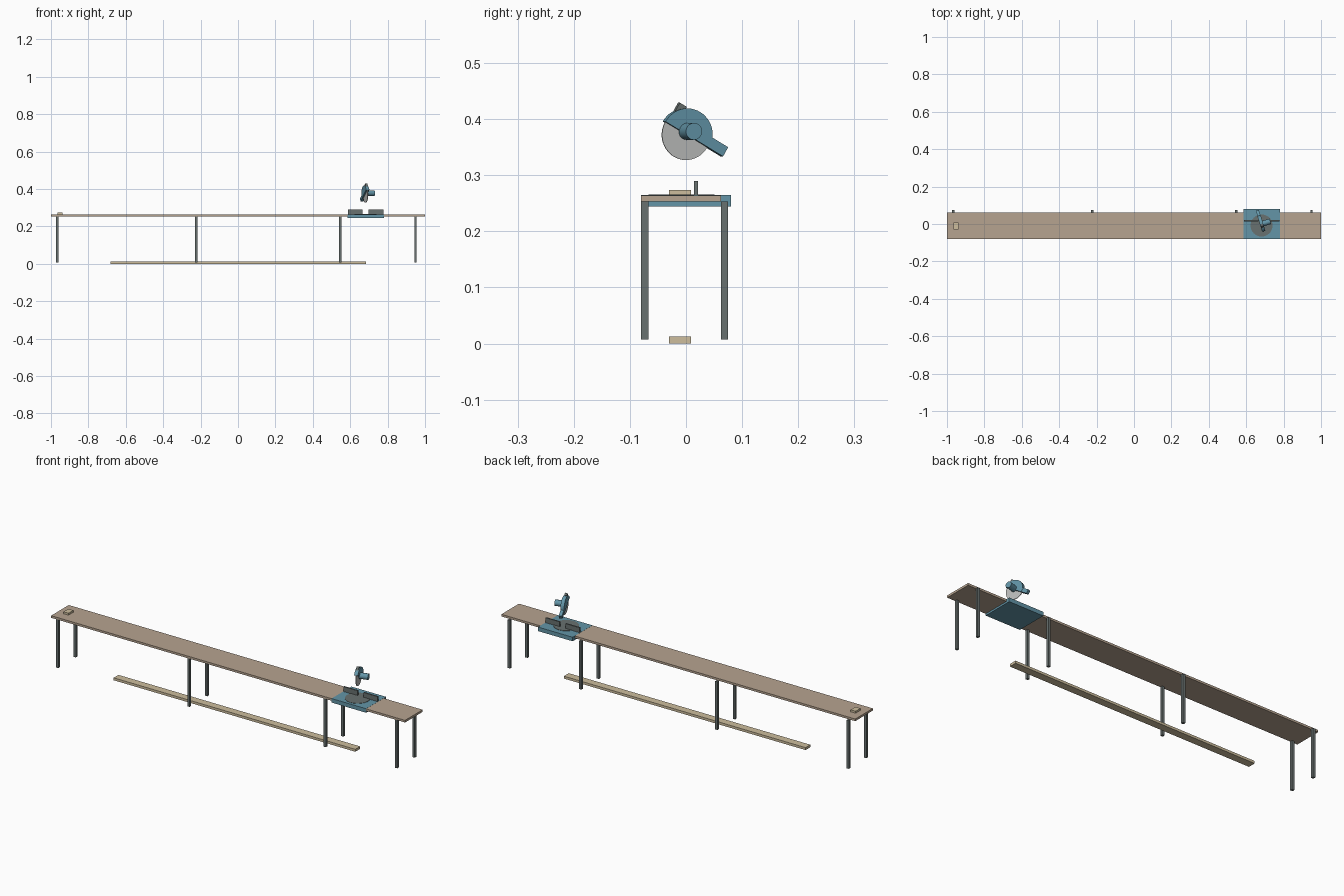
import bpy, bmesh, math
from mathutils import Matrix, Vector

if "Cube" in bpy.data.objects:
    bpy.data.objects.remove(bpy.data.objects["Cube"])


def material(name, rgb):
    m = bpy.data.materials.new(name)
    m.diffuse_color = (*rgb, 1)
    m.use_nodes = True
    m.node_tree.nodes["Principled BSDF"].inputs["Base Color"].default_value = m.diffuse_color
    return m


TAN = material("tan_board", (0.47, 0.37, 0.28))
PINE = material("pale_timber", (0.61, 0.51, 0.34))
BLUE = material("blue_paint", (0.125, 0.30, 0.39))
GREY = material("dark_grey_metal", (0.14, 0.165, 0.16))
STEEL = material("blade_steel", (0.50, 0.51, 0.50))


def finish(name, bm, mat, matrix=None):
    bmesh.ops.recalc_face_normals(bm, faces=bm.faces)
    me = bpy.data.meshes.new(name)
    bm.to_mesh(me)
    bm.free()
    me.materials.append(mat)
    ob = bpy.data.objects.new(name, me)
    bpy.context.collection.objects.link(ob)
    if matrix:
        ob.matrix_world = matrix
    return ob


def box(name, x, y, z, mat, matrix=None):
    """Box from (min, max) pairs."""
    bm = bmesh.new()
    size = [b - a for a, b in (x, y, z)]
    mid = [(a + b) / 2 for a, b in (x, y, z)]
    bmesh.ops.create_cube(bm, size=1, matrix=Matrix.Translation(mid) @ Matrix.Diagonal((*size, 1)))
    return finish(name, bm, mat, matrix)


def smooth(ob):
    bpy.ops.object.select_all(action='DESELECT')
    ob.select_set(True)
    bpy.context.view_layer.objects.active = ob
    bpy.ops.object.shade_smooth_by_angle()


def rod(name, start, radius, length, mat, matrix=None, along_x=True):
    """Cylinder running from start along x, or along z."""
    bm = bmesh.new()
    turn = Matrix.Rotation(math.pi / 2, 4, 'Y') if along_x else Matrix()
    place = Matrix.Translation(start) @ turn @ Matrix.Translation((0, 0, length / 2))
    bmesh.ops.create_cone(bm, cap_ends=True, segments=40, radius1=radius, radius2=radius,
                          depth=length, matrix=place)
    ob = finish(name, bm, mat, matrix)
    smooth(ob)
    return ob


# Bench top on both sides of the saw base
Y_TOP, Z_TOP = (-0.08, 0.062), (0.253, 0.264)
box("bench_top_left", (-1, 0.585), Y_TOP, Z_TOP, TAN)
box("bench_top_right", (0.78, 1), Y_TOP, Z_TOP, TAN)

# Square legs, the back row standing just behind the bench top
for i, x in enumerate((-0.966, -0.224, 0.546, 0.949)):
    for side, y in (("front", -0.08), ("back", 0.062)):
        box(f"{side}_leg_{i + 1}", (x - 0.0065, x + 0.0065), (y, y + 0.013), (0.007, 0.253), GREY)

# Loose timber: stop block on the bench and long plank on the floor
box("stop_block", (-0.965, -0.937), (-0.03, 0.009), (0.264, 0.274), PINE)
box("floor_plank", (-0.682, 0.684), (-0.03, 0.009), (0, 0.0125), PINE)

# Saw base, turntable and split fence
box("saw_base", (0.585, 0.78), (-0.08, 0.08), (0.244, 0.2645), BLUE)
rod("turntable", (0.682, -0.008, 0.26), 0.059, 0.006, GREY, along_x=False)
for side, x in (("left", (0.587, 0.666)), ("right", (0.699, 0.779))):
    box(f"fence_{side}", x, (0.014, 0.021), (0.264, 0.29), GREY)

# Saw head: yawed about z, then pitched so its handle points down at the back
yaw = Matrix.Translation((0.682, 0, 0.372)) @ Matrix.Rotation(math.radians(17), 4, 'Z')
head = yaw @ Matrix.Rotation(math.radians(-30), 4, 'X')
rod("blade", (-0.0015, 0, 0), 0.045, 0.003, STEEL, head)

# Half-round guard, extruded across the blade
bm = bmesh.new()
arc = [bm.verts.new((-0.009, 0.047 * math.cos(a), 0.047 * math.sin(a)))
       for a in (math.pi * i / 24 for i in range(25))]
face = bm.faces.new(arc)
ext = bmesh.ops.extrude_face_region(bm, geom=[face])
bmesh.ops.translate(bm, vec=Vector((0.018, 0, 0)),
                    verts=[v for v in ext["geom"] if isinstance(v, bmesh.types.BMVert)])
smooth(finish("blade_guard", bm, BLUE, head))

# Handles and motor
box("saw_handle", (-0.008, 0.008), (0.03, 0.077), (0, 0.019), BLUE, head)
box("carry_handle", (-0.006, 0.006), (-0.04, -0.025), (0.022, 0.043), GREY, head)
rod("motor", (0.005, 0, 0.006), 0.015, 0.044, BLUE, yaw)
